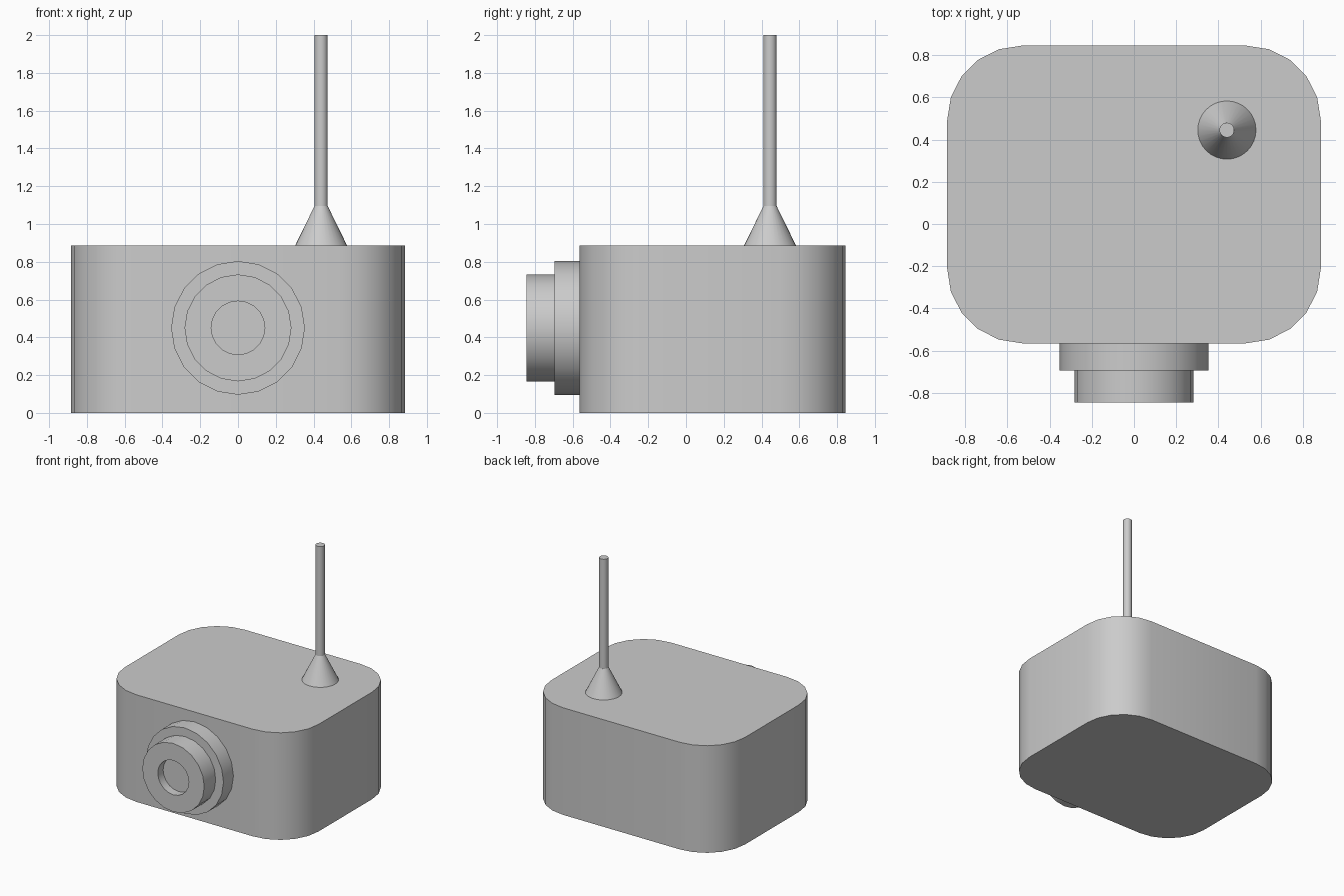
import bpy
import bmesh
import math

cube = bpy.data.objects.get("Cube")
if cube:
    bpy.data.objects.remove(cube, do_unlink=True)

# Single grey material
grey = bpy.data.materials.new("light_grey")
grey.use_nodes = True
color = (0.6, 0.6, 0.6, 1)
grey.diffuse_color = color
grey.node_tree.nodes["Principled BSDF"].inputs["Base Color"].default_value = color


def finish(name, bm, location):
    bmesh.ops.recalc_face_normals(bm, faces=bm.faces)
    mesh = bpy.data.meshes.new(name)
    bm.to_mesh(mesh)
    bm.free()
    mesh.materials.append(grey)
    obj = bpy.data.objects.new(name, mesh)
    bpy.context.collection.objects.link(obj)
    obj.location = location
    bpy.ops.object.select_all(action="DESELECT")
    obj.select_set(True)
    bpy.context.view_layer.objects.active = obj
    bpy.ops.object.shade_smooth_by_angle(angle=math.radians(30))
    return obj


def turned(name, profile, location, sides, tilt=0.0):
    """Closed solid of revolution from (radius, height) pairs, capped at both ends."""
    bm = bmesh.new()
    rings = []
    for r, h in profile:
        angles = [math.tau * i / sides for i in range(sides)]
        rings.append([bm.verts.new((r * math.cos(a), r * math.sin(a), h)) for a in angles])
    for low, high in zip(rings, rings[1:]):
        for i in range(sides):
            j = (i + 1) % sides
            bm.faces.new((low[i], low[j], high[j], high[i]))
    bm.faces.new(rings[0])
    bm.faces.new(rings[-1])
    obj = finish(name, bm, location)
    obj.rotation_euler.x = tilt
    return obj


# Body: rounded rectangle raised to full height
half_x, half_y, radius, steps, height = 0.885, 0.705, 0.354, 5, 0.885
bm = bmesh.new()
outline = []
for corner, (sx, sy) in enumerate([(1, 1), (-1, 1), (-1, -1), (1, -1)]):
    for i in range(steps + 1):
        a = math.pi / 2 * (corner + i / steps)
        outline.append(bm.verts.new((sx * (half_x - radius) + radius * math.cos(a),
                                     sy * (half_y - radius) + radius * math.sin(a), 0)))
base = bm.faces.new(outline)
raised = bmesh.ops.extrude_face_region(bm, geom=[base], use_keep_orig=True)
top = [v for v in raised["geom"] if isinstance(v, bmesh.types.BMVert)]
bmesh.ops.translate(bm, verts=top, vec=(0, 0, height))
finish("body", bm, (0, 0.14, 0))

# Lens: stepped barrel with a recessed centre, pointing forward
front = -0.565
turned("lens_barrel",
       [(0.354, -0.02), (0.354, 0.13), (0.283, 0.13), (0.283, 0.28), (0.142, 0.28), (0.142, 0.21)],
       (0, front, 0.45), 20, math.pi / 2)

# Antenna: cone foot and thin rod
spot = (0.44, 0.445, height)
turned("antenna_foot", [(0.138, 0), (0.035, 0.21)], spot, 32)
turned("antenna_rod", [(0.035, 0.21), (0.035, 2 - height)], spot, 24)
